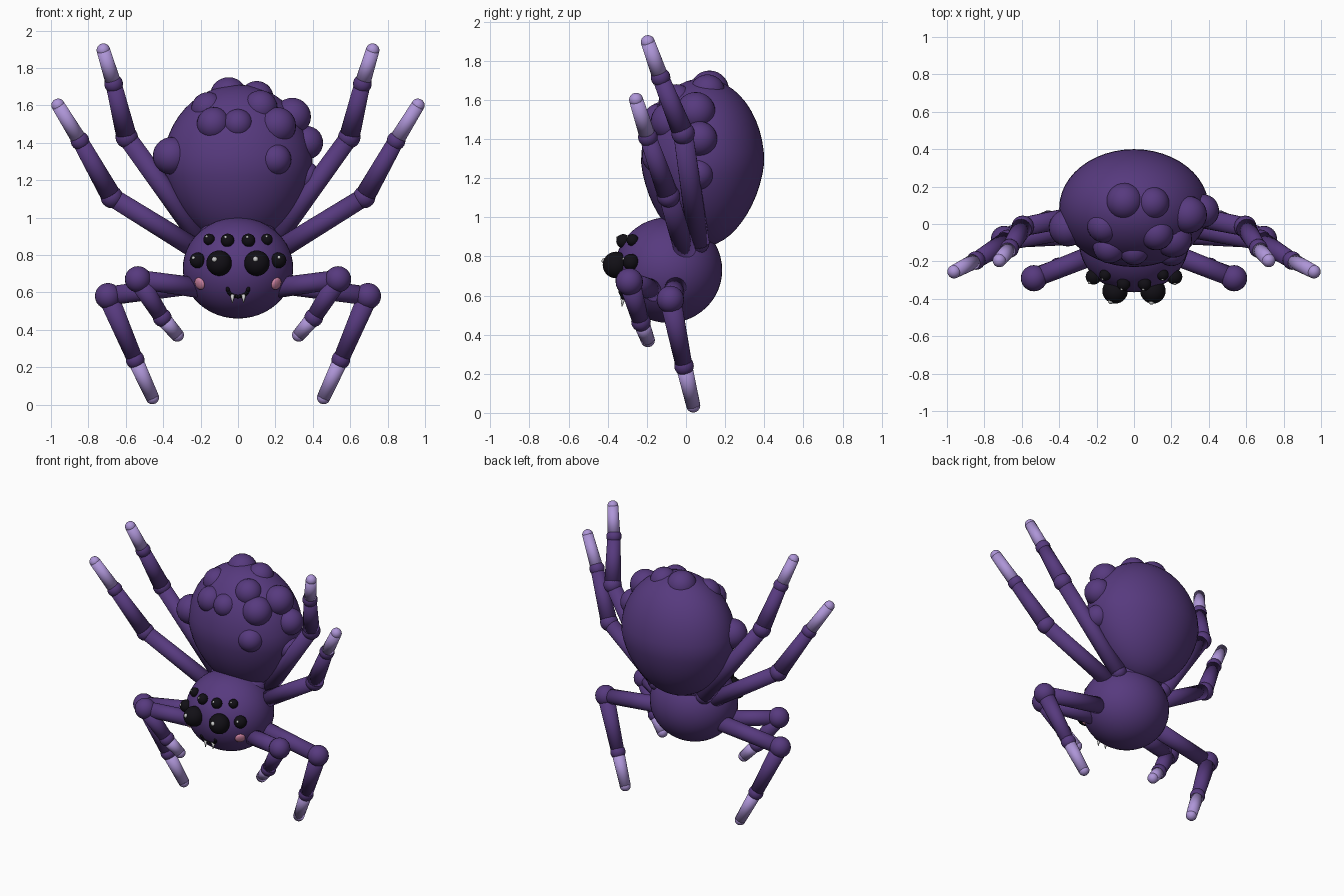
import bpy, bmesh, math
from mathutils import Vector, Matrix

if "Cube" in bpy.data.objects:
    bpy.data.objects.remove(bpy.data.objects["Cube"])


def material(name, rgb):
    m = bpy.data.materials.new(name)
    m.diffuse_color = (*rgb, 1)
    m.use_nodes = True
    m.node_tree.nodes["Principled BSDF"].inputs["Base Color"].default_value = m.diffuse_color
    return m


PURPLE = material("purple", (0.095, 0.042, 0.21))
LAVENDER = material("lavender", (0.42, 0.30, 0.68))
BLACK = material("black", (0.006, 0.005, 0.008))
WHITE = material("white", (0.9, 0.9, 0.9))
PINK = material("pink", (0.65, 0.24, 0.38))


def finish(name, bm, mat):
    me = bpy.data.meshes.new(name)
    bm.to_mesh(me)
    bm.free()
    me.materials.append(mat)
    for p in me.polygons:
        p.use_smooth = True
    ob = bpy.data.objects.new(name, me)
    bpy.context.collection.objects.link(ob)
    return ob


def ball(bm, c, r, seg=24, normal=None):
    """Add a sphere or ellipsoid; its local z can follow a normal."""
    r = (r, r, r) if isinstance(r, (int, float)) else r
    rot = normal.to_track_quat('Z', 'Y').to_matrix().to_4x4() if normal else Matrix()
    m = Matrix.Translation(c) @ rot @ Matrix.Diagonal((*r, 1))
    return bmesh.ops.create_uvsphere(bm, u_segments=seg, v_segments=seg // 2, radius=1, matrix=m)["verts"]


def rod(bm, a, b, ra, rb):
    """Add a tapered cylinder from a to b."""
    a, b = Vector(a), Vector(b)
    d = b - a
    m = Matrix.Translation((a + b) / 2) @ d.to_track_quat('Z', 'Y').to_matrix().to_4x4()
    bmesh.ops.create_cone(bm, cap_ends=True, segments=24, radius1=ra, radius2=rb,
                          depth=d.length, matrix=m)


# Abdomen, narrowing towards the waist
AC = Vector((0, 0.085, 1.28))
bm = bmesh.new()
for v in ball(bm, AC, (0.40, 0.315, 0.43), 48):
    t = max(0, (AC.z - v.co.z) / 0.43)
    v.co.x *= 1 - 0.14 * t
    v.co.y = AC.y + (v.co.y - AC.y) * (1 - 0.14 * t)
finish("abdomen", bm, PURPLE)

# Lumps over the upper front of the abdomen
bm = bmesh.new()
for x, y, z, r in [(-.05, .12, 1.65, .10), (-.16, -.01, 1.58, .09), (-.13, -.12, 1.50, .09),
                   (0, -.14, 1.50, .08), (.12, -.05, 1.59, .09), (.21, -.08, 1.49, .10),
                   (.20, -.14, 1.31, .085), (.29, .05, 1.54, .10), (.365, .07, 1.40, .09),
                   (.36, .06, 1.22, .08), (-.355, -.02, 1.33, .10), (.10, .11, 1.64, .09)]:
    ball(bm, (x, y, z), r, 28)
finish("abdomen_lumps", bm, PURPLE)

# Head
HC, HR = Vector((0, -0.09, 0.73)), Vector((0.295, 0.275, 0.27))
bm = bmesh.new()
ball(bm, HC, HR, 48)
finish("head", bm, PURPLE)
bm = bmesh.new()
ball(bm, (0, 0, 0.9), (0.21, 0.15, 0.11), 32)
finish("waist", bm, PURPLE)


def on_head(x, z):
    """Point and outward normal on the front of the head."""
    k = 1 - (x / HR.x) ** 2 - ((z - HC.z) / HR.z) ** 2
    p = Vector((x, HC.y - HR.y * math.sqrt(max(k, 0)), z))
    d = p - HC
    return p, Vector((d.x / HR.x ** 2, d.y / HR.y ** 2, d.z / HR.z ** 2)).normalized()


# Eight eyes with highlights, all catching light from the same side
eyes, glints, cheeks = bmesh.new(), bmesh.new(), bmesh.new()
look = Vector((-0.4, -0.8, 0.45)).normalized()
for s in (-1, 1):
    for x, z, r in [(.098, .755, .068), (.212, .77, .042), (.055, .875, .036), (.152, .88, .031)]:
        p, n = on_head(s * x, z)
        ball(eyes, p + n * r * 0.15, r, 28)
        g = (n * 0.7 + look).normalized()
        ball(glints, p + n * r * 0.15 + g * r * 0.93, r * 0.22, 12)
    p, n = on_head(s * 0.205, 0.647)
    ball(cheeks, p, (0.034, 0.034, 0.014), 20, n)
finish("eyes", eyes, BLACK)
finish("eye_highlights", glints, WHITE)
finish("cheeks", cheeks, PINK)

# Smiling mouth
bm = bmesh.new()
pts = []
for i in range(13):
    a = math.pi + math.pi * i / 12
    pts.append(on_head(0.055 * math.cos(a), 0.62 + 0.042 * math.sin(a))[0])
for a, b in zip(pts, pts[1:]):
    rod(bm, a, b, 0.01, 0.01)
for p in pts:
    ball(bm, p, 0.01, 12)
finish("mouth", bm, BLACK)

# Fangs
bm = bmesh.new()
for s in (-1, 1):
    p = on_head(s * 0.03, 0.588)[0]
    rod(bm, p, p + Vector((0, -0.005, -0.045)), 0.013, 0.002)
finish("fangs", bm, WHITE)

# Legs: hip, knee, ankle and tip of each, mirrored to both sides
LEGS = {
    "rear_leg": [(.19, .065, .87), (.595, -.015, 1.43), (.665, -.13, 1.715), (.72, -.195, 1.895)],
    "upper_leg": [(.19, .0, .81), (.675, -.09, 1.11), (.845, -.195, 1.41), (.962, -.255, 1.60)],
    "lower_leg": [(.20, -.05, .65), (.695, -.08, .58), (.55, -.01, .24), (.458, .037, .038)],
    "front_leg": [(.18, -.15, .62), (.535, -.29, .67), (.405, -.23, .465), (.325, -.195, .372)],
}
for name, joints in LEGS.items():
    down = joints[3][2] < joints[1][2]
    knee_r = 0.07 if down else 0.06
    for side, s in (("left", 1), ("right", -1)):
        hip, knee, ankle, tip = [Vector((s * x, y, z)) for x, y, z in joints]
        bm = bmesh.new()
        ball(bm, hip, 0.055)
        rod(bm, hip, knee, 0.055, 0.05)
        ball(bm, knee, knee_r)
        rod(bm, knee, ankle, 0.055, 0.043)
        ball(bm, ankle, 0.05)
        finish(f"{name}_{side}", bm, PURPLE)
        bm = bmesh.new()
        rod(bm, ankle, tip, 0.042, 0.036)
        ball(bm, tip, 0.036)
        finish(f"{name}_foot_{side}", bm, LAVENDER)
